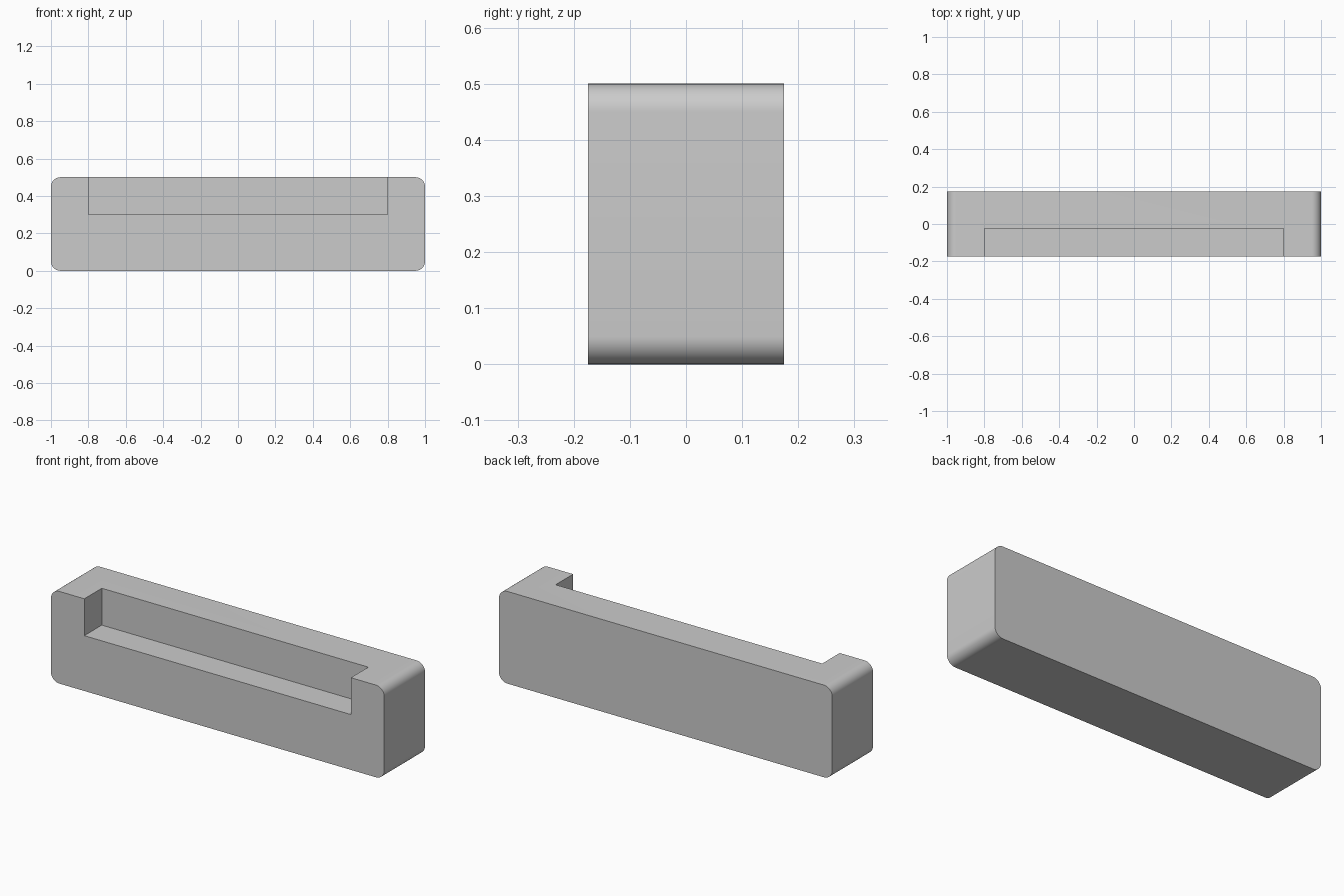
import bpy, bmesh, math
from mathutils import Vector

cube = bpy.data.objects.get("Cube")
if cube:
    bpy.data.objects.remove(cube, do_unlink=True)

LENGTH, DEPTH, HEIGHT, RADIUS = 2.0, 0.35, 0.5, 0.05
NOTCH_LENGTH, NOTCH_DEPTH, NOTCH_HEIGHT = 1.6, 0.15, 0.2

grey = bpy.data.materials.new("plain grey")
grey.use_nodes = True
colour = (0.6, 0.6, 0.6, 1)
grey.diffuse_color = colour
grey.node_tree.nodes["Principled BSDF"].inputs["Base Color"].default_value = colour


def make_box(name, low, high, radius=0):
    """Box between two corners, with its four y-direction edges rounded."""
    low, high = Vector(low), Vector(high)
    bm = bmesh.new()
    bmesh.ops.create_cube(bm, size=1)
    bmesh.ops.scale(bm, verts=bm.verts, vec=high - low)
    bmesh.ops.translate(bm, verts=bm.verts, vec=(low + high) / 2)
    if radius:
        edges = [e for e in bm.edges
                 if abs(e.verts[0].co.y - e.verts[1].co.y) > 0.01]
        bmesh.ops.bevel(bm, geom=edges, offset=radius, segments=12,
                        profile=0.5, affect='EDGES')
    mesh = bpy.data.meshes.new(name)
    bm.to_mesh(mesh)
    bm.free()
    mesh.materials.append(grey)
    obj = bpy.data.objects.new(name, mesh)
    bpy.context.collection.objects.link(obj)
    return obj


# Rounded block and the cutter for the open ledge in its front
front = -DEPTH / 2
block = make_box("block", (-LENGTH / 2, front, 0), (LENGTH / 2, -front, HEIGHT), RADIUS)
cutter = make_box("ledge_cutter",
                  (-NOTCH_LENGTH / 2, front - 0.1, HEIGHT - NOTCH_HEIGHT),
                  (NOTCH_LENGTH / 2, front + NOTCH_DEPTH, HEIGHT + 0.1))
cutter.hide_render = True

# Cut the ledge, then drop the cutter
cut = block.modifiers.new("ledge cut", 'BOOLEAN')
cut.operation = 'DIFFERENCE'
cut.solver = 'EXACT'
cut.object = cutter
bpy.ops.object.select_all(action='DESELECT')
block.select_set(True)
bpy.context.view_layer.objects.active = block
bpy.ops.object.modifier_apply(modifier=cut.name)
bpy.data.objects.remove(cutter, do_unlink=True)

# Smooth rounded corners, sharp edges elsewhere
bpy.ops.object.shade_smooth_by_angle(angle=math.radians(30))
